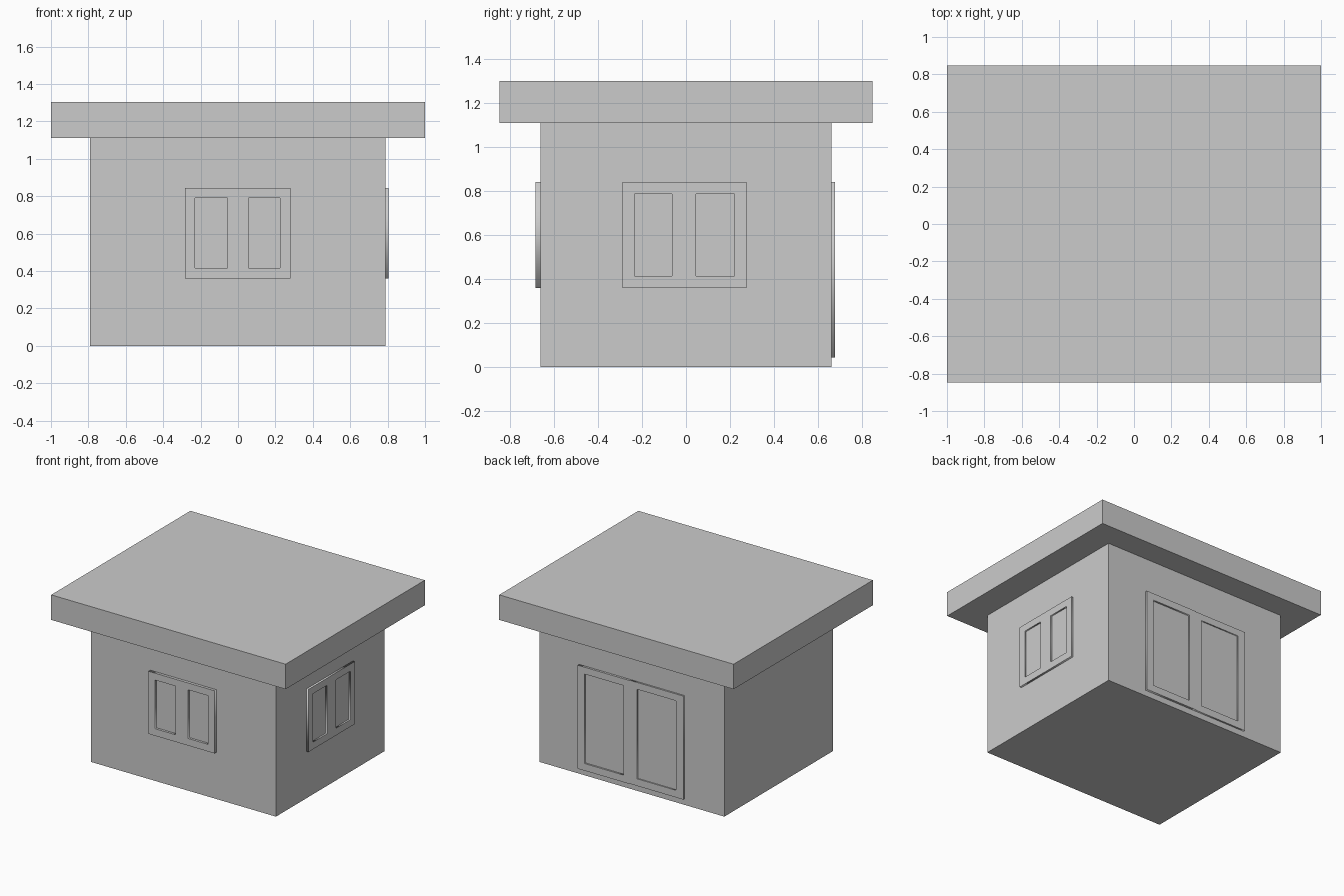
import bpy
from math import radians
from mathutils import Matrix, Vector

if "Cube" in bpy.data.objects:
    bpy.data.objects.remove(bpy.data.objects["Cube"])


def box(name, lo, hi, matrix=None):
    lo, hi = Vector(lo), Vector(hi)
    bpy.ops.mesh.primitive_cube_add(size=1)
    ob = bpy.context.object
    ob.name = name
    ob.data.transform(Matrix.Translation((lo + hi) / 2) @ Matrix.Diagonal((*(hi - lo), 1)))
    if matrix:
        ob.matrix_world = matrix
    return ob


def framed_panel(name, angle, wall, depth, rect, openings):
    """Frame with rectangular openings, laid on a wall; rects are (u0, v0, u1, v1)."""
    turn = Matrix.Rotation(radians(angle), 4, 'Z') @ Matrix.Rotation(radians(90), 4, 'X')
    curve = bpy.data.curves.new(name, 'CURVE')
    curve.dimensions = '2D'
    curve.fill_mode = 'BOTH'
    curve.extrude = depth / 2
    for u0, v0, u1, v1 in [rect] + openings:
        sp = curve.splines.new('POLY')
        sp.points.add(3)
        for p, (u, v) in zip(sp.points, [(u0, v0), (u1, v0), (u1, v1), (u0, v1)]):
            p.co = (u, v, 0, 1)
        sp.use_cyclic_u = True
    ob = bpy.data.objects.new(name, curve)
    bpy.context.collection.objects.link(ob)
    ob.matrix_world = turn @ Matrix.Translation((0, 0, wall + depth / 2))
    bpy.ops.object.select_all(action='DESELECT')
    ob.select_set(True)
    bpy.context.view_layer.objects.active = ob
    bpy.ops.object.convert(target='MESH')
    bpy.context.object.data.shade_flat()
    # recessed panes
    for i, (u0, v0, u1, v1) in enumerate(openings):
        box(f"{name}_pane_{i + 1}", (u0, v0, wall), (u1, v1, wall + 0.004), turn)


# main volumes
box("walls", (-0.79, -0.663, 0), (0.788, 0.661, 1.11))
box("roof_slab", (-1, -0.848, 1.11), (1, 0.848, 1.303))

# windows on the front and right walls
framed_panel("front_window", 0, 0.663, 0.022, (-0.284, 0.36, 0.28, 0.843),
             [(-0.23, 0.415, -0.055, 0.79), (0.055, 0.415, 0.225, 0.79)])
framed_panel("right_window", 90, 0.788, 0.016, (-0.29, 0.36, 0.275, 0.843),
             [(-0.235, 0.415, -0.063, 0.788), (0.046, 0.415, 0.22, 0.788)])

# double door on the back wall
framed_panel("door_leaf_left", 180, 0.661, 0.017, (-0.45, 0.045, 0, 0.843),
             [(-0.39, 0.1, -0.06, 0.79)])
framed_panel("door_leaf_right", 180, 0.661, 0.013, (0, 0.045, 0.45, 0.843),
             [(0.055, 0.1, 0.387, 0.79)])
